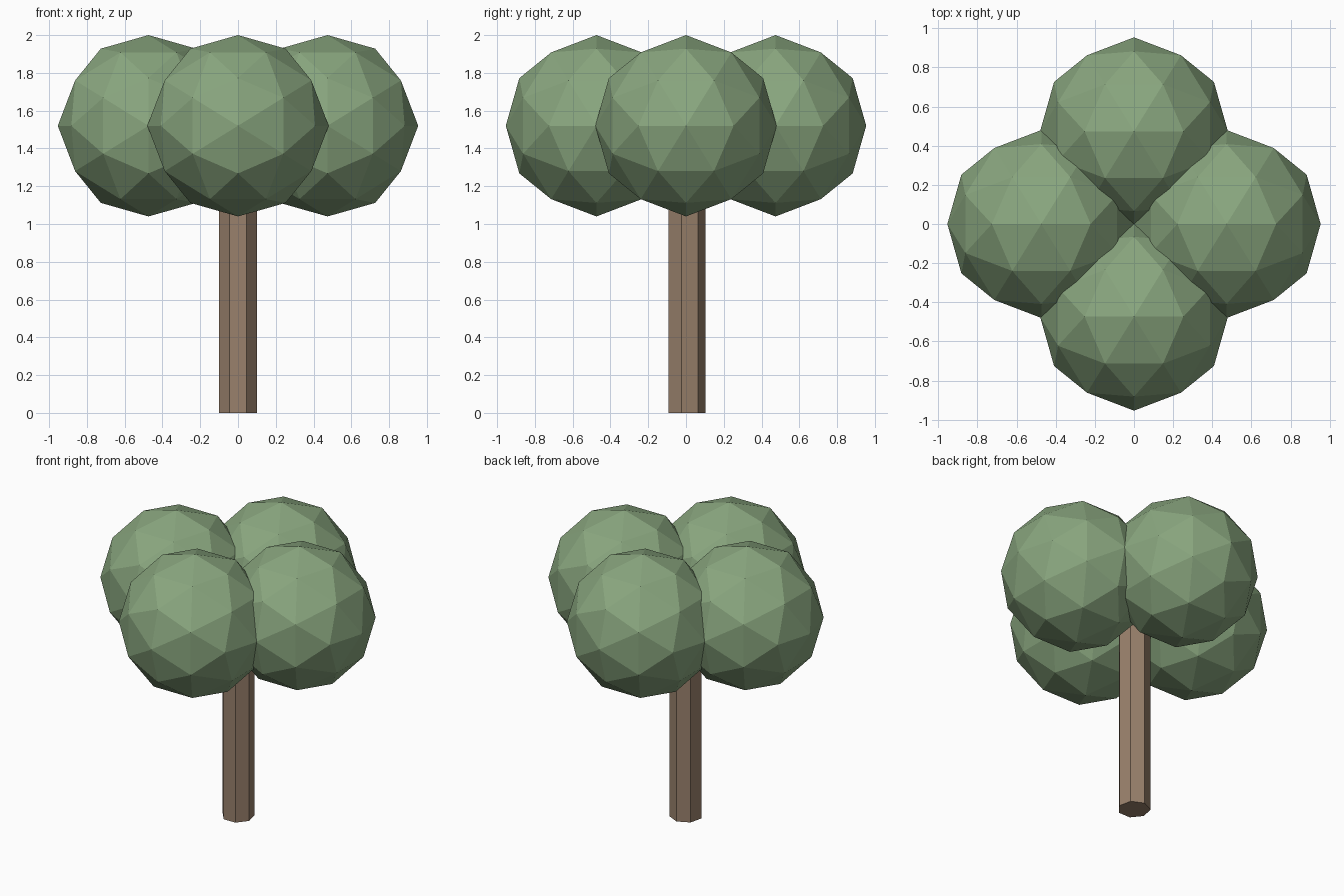
import bpy, bmesh, math
from itertools import combinations, product
from mathutils import Vector

if "Cube" in bpy.data.objects:
    bpy.data.objects.remove(bpy.data.objects["Cube"])

R, OFFSET, Z = 0.48, 0.474, 1.52      # leaf ball radius, distance from trunk axis, centre height


def material(name, color):
    m = bpy.data.materials.new(name)
    m.diffuse_color = (*color, 1)
    m.use_nodes = True
    m.node_tree.nodes["Principled BSDF"].inputs["Base Color"].default_value = m.diffuse_color
    return m


def add_object(name, bm, mat, location):
    bmesh.ops.recalc_face_normals(bm, faces=bm.faces)
    mesh = bpy.data.meshes.new(name)
    bm.to_mesh(mesh)
    bm.free()
    mesh.materials.append(mat)
    ob = bpy.data.objects.new(name, mesh)
    ob.location = location
    bpy.context.collection.objects.link(ob)


def leaf_ball(name, mat, location):
    # icosahedron corners plus rounded-out edge midpoints, wrapped in a hull
    phi = (1 + math.sqrt(5)) / 2
    corners = []
    for a, b in product((-1, 1), repeat=2):
        corners += [Vector(p) for p in ((0, a * phi, b), (b, 0, a * phi), (a * phi, b, 0))]
    mids = [p + q for p, q in combinations(corners, 2) if (p - q).length < 2.1]
    bm = bmesh.new()
    for p in corners + mids:
        bm.verts.new(p.normalized() * R)
    bmesh.ops.convex_hull(bm, input=bm.verts[:])
    add_object(name, bm, mat, location)


leaf = material("leaf green", (0.25, 0.38, 0.21))
bark = material("bark brown", (0.32, 0.22, 0.15))

# crown: four overlapping balls
for name, x, y in (("right", 1, 0), ("left", -1, 0), ("back", 0, 1), ("front", 0, -1)):
    leaf_ball(name + "_foliage", leaf, (x * OFFSET, y * OFFSET, Z))

# trunk: straight seven-sided post with a corner towards the back
bm = bmesh.new()
ring = [bm.verts.new((0.104 * math.cos(t), 0.104 * math.sin(t), 0))
        for t in (math.pi / 2 + math.tau * i / 7 for i in range(7))]
base = bm.faces.new(ring)
top = bmesh.ops.extrude_face_region(bm, geom=[base], use_keep_orig=True)
bmesh.ops.translate(bm, vec=(0, 0, 1.5),
                    verts=[v for v in top["geom"] if isinstance(v, bmesh.types.BMVert)])
add_object("trunk", bm, bark, (0, 0, 0))
